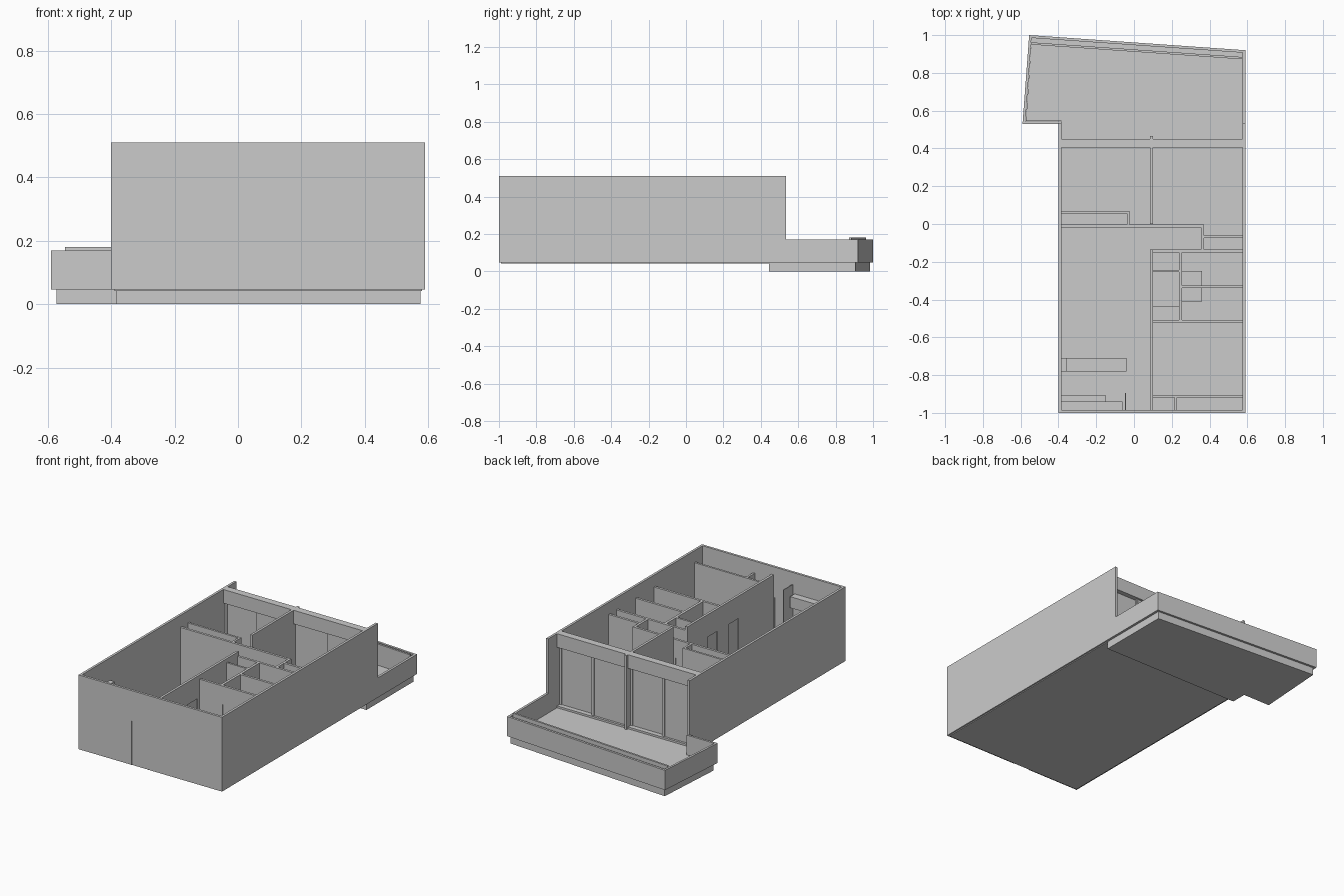
import bpy, bmesh

if "Cube" in bpy.data.objects:
    bpy.data.objects.remove(bpy.data.objects["Cube"])

FLOOR, TOP, INNER, DOOR = 0.055, 0.51, 0.435, 0.32


def prism(name, pts, direction):
    """Extrude a flat outline along a direction."""
    bm = bmesh.new()
    face = bm.faces.new([bm.verts.new(p) for p in pts])
    ext = bmesh.ops.extrude_face_region(bm, geom=[face])
    verts = [v for v in ext["geom"] if isinstance(v, bmesh.types.BMVert)]
    bmesh.ops.translate(bm, verts=verts, vec=direction)
    bmesh.ops.recalc_face_normals(bm, faces=bm.faces)
    me = bpy.data.meshes.new(name)
    bm.to_mesh(me)
    bm.free()
    ob = bpy.data.objects.new(name, me)
    bpy.context.collection.objects.link(ob)
    return ob


def plan(name, pts, z0, z1):
    return prism(name, [(x, y, z0) for x, y in pts], (0, 0, z1 - z0))


def box(name, x0, x1, y0, y1, z0, z1):
    return plan(name, [(x0, y0), (x1, y0), (x1, y1), (x0, y1)], z0, z1)


def wall(name, axis, a, b, c0, c1, top=INNER, doors=(), z0=FLOOR):
    """Wall running along an axis, with door notches and a thin leaf in each."""
    prof = [(a, top), (a, z0)]
    for d0, d1 in doors:
        prof += [(d0, z0), (d0, DOOR), (d1, DOOR), (d1, z0)]
    prof += [(b, z0), (b, top)]
    t, m = c1 - c0, (c0 + c1) / 2
    if axis == "x":
        prism(name, [(u, c0, z) for u, z in prof], (0, t, 0))
    else:
        prism(name, [(c0, u, z) for u, z in prof], (t, 0, 0))
    for i, (d0, d1) in enumerate(doors):
        leaf = (d0, d1, m - 0.003, m + 0.003)
        if axis == "y":
            leaf = leaf[2:] + leaf[:2]
        box(f"{name}_door_{i + 1}", *leaf, z0, DOOR)


# Floor and outer walls
box("main_floor", -0.39, 0.58, -0.99, 0.45, 0.042, FLOOR)
box("left_outer_wall", -0.40, -0.385, -1, 0.535, 0.047, TOP)
box("right_outer_wall", 0.575, 0.59, -1, 0.535, 0.047, TOP)
wall("front_outer_wall", "x", -0.385, 0.575, -1, -0.985, TOP, [(-0.035, 0.08)], 0.047)

# Terrace slab, parapet and planter wall
plan("terrace_slab", [(-0.385, 0.445), (0.575, 0.445), (0.575, 0.907), (-0.543, 0.985),
                      (-0.572, 0.545), (-0.385, 0.545)], 0, 0.048)
plan("terrace_parapet", [(-0.385, 0.53), (-0.59, 0.53), (-0.555, 1.0), (0.59, 0.92), (0.59, 0.535),
                         (0.575, 0.535), (0.575, 0.907), (-0.543, 0.985), (-0.575, 0.543),
                         (-0.385, 0.543)], 0.047, 0.17)
plan("planter_wall", [(-0.546, 0.95), (0.575, 0.872), (0.575, 0.884), (-0.545, 0.962)], 0.045, 0.18)

# Terrace facade: lintel, central divider, sliding panels
box("facade_lintel", -0.385, 0.575, 0.405, 0.45, 0.425, TOP)
box("facade_sill", -0.385, 0.575, 0.405, 0.45, 0.047, 0.06)
box("divider_wall", 0.085, 0.10, 0, 0.465, 0.047, TOP)
for side, x0, x1 in (("left", -0.385, 0.085), ("right", 0.10, 0.575)):
    mid = (x0 + x1) / 2
    box(f"{side}_sliding_panel_a", x0, mid + 0.01, 0.428, 0.436, 0.06, 0.425)
    box(f"{side}_sliding_panel_b", mid - 0.01, x1, 0.412, 0.42, 0.06, 0.425)
    for i, (x, y) in enumerate([(x0, 0.424), (mid - 0.01, 0.424), (x1 - 0.012, 0.408)]):
        box(f"{side}_panel_stile_{i + 1}", x, x + 0.012, y, y + 0.016, 0.06, 0.425)

# Interior partitions
wall("living_back_wall", "x", -0.385, 0.36, -0.018, -0.003, doors=[(-0.02, 0.075), (0.105, 0.2)])
wall("hall_end_wall", "y", -0.135, -0.003, 0.355, 0.37)
wall("duct_wall", "x", 0.37, 0.575, -0.075, -0.06)
wall("service_back_wall", "x", 0.10, 0.575, -0.15, -0.135, doors=[(0.26, 0.345)])
wall("hall_wall", "y", -0.985, -0.135, 0.085, 0.10, 0.46, [(-0.64, -0.54), (-0.43, -0.34)])
wall("service_spine_wall", "y", -0.51, -0.15, 0.238, 0.254)
wall("closet_wall", "x", 0.10, 0.238, -0.255, -0.243)
wall("bath_dividing_wall", "x", 0.254, 0.575, -0.34, -0.325)
wall("bedroom_wall", "x", 0.10, 0.575, -0.523, -0.508, doors=[(0.26, 0.345)])
box("store_step", 0.10, 0.238, -0.508, -0.435, FLOOR, 0.2)

# Wardrobes
wall("wardrobe_front", "x", -0.385, -0.025, 0.055, 0.068)
wall("wardrobe_end", "y", -0.003, 0.055, -0.038, -0.025)
box("bedroom_wardrobe_front", 0.215, 0.575, -0.918, -0.905, FLOOR, INNER)
box("bedroom_wardrobe_end", 0.215, 0.228, -0.985, -0.918, FLOOR, INNER)
box("bedroom_wardrobe_lintel", 0.10, 0.215, -0.918, -0.905, DOOR, INNER)

# Bathroom units
box("bath_unit", 0.254, 0.36, -0.325, -0.248, FLOOR, 0.14)
box("vanity_unit", 0.254, 0.36, -0.41, -0.34, FLOOR, 0.16)

# Kitchen
box("kitchen_counter", -0.385, -0.15, -0.985, -0.905, FLOOR, 0.19)
box("kitchen_upper_cabinet", -0.385, -0.06, -0.985, -0.94, 0.31, 0.38)
box("kitchen_screen", -0.047, -0.042, -0.985, -0.895, FLOOR, INNER)
box("island_counter", -0.355, -0.04, -0.78, -0.71, FLOOR, 0.18)
box("island_column", -0.385, -0.355, -0.78, -0.71, FLOOR, 0.37)
for i, x in enumerate((-0.28, -0.235)):
    box(f"sink_bowl_{i + 1}", x, x + 0.038, -0.935, -0.912, 0.19, 0.197)
